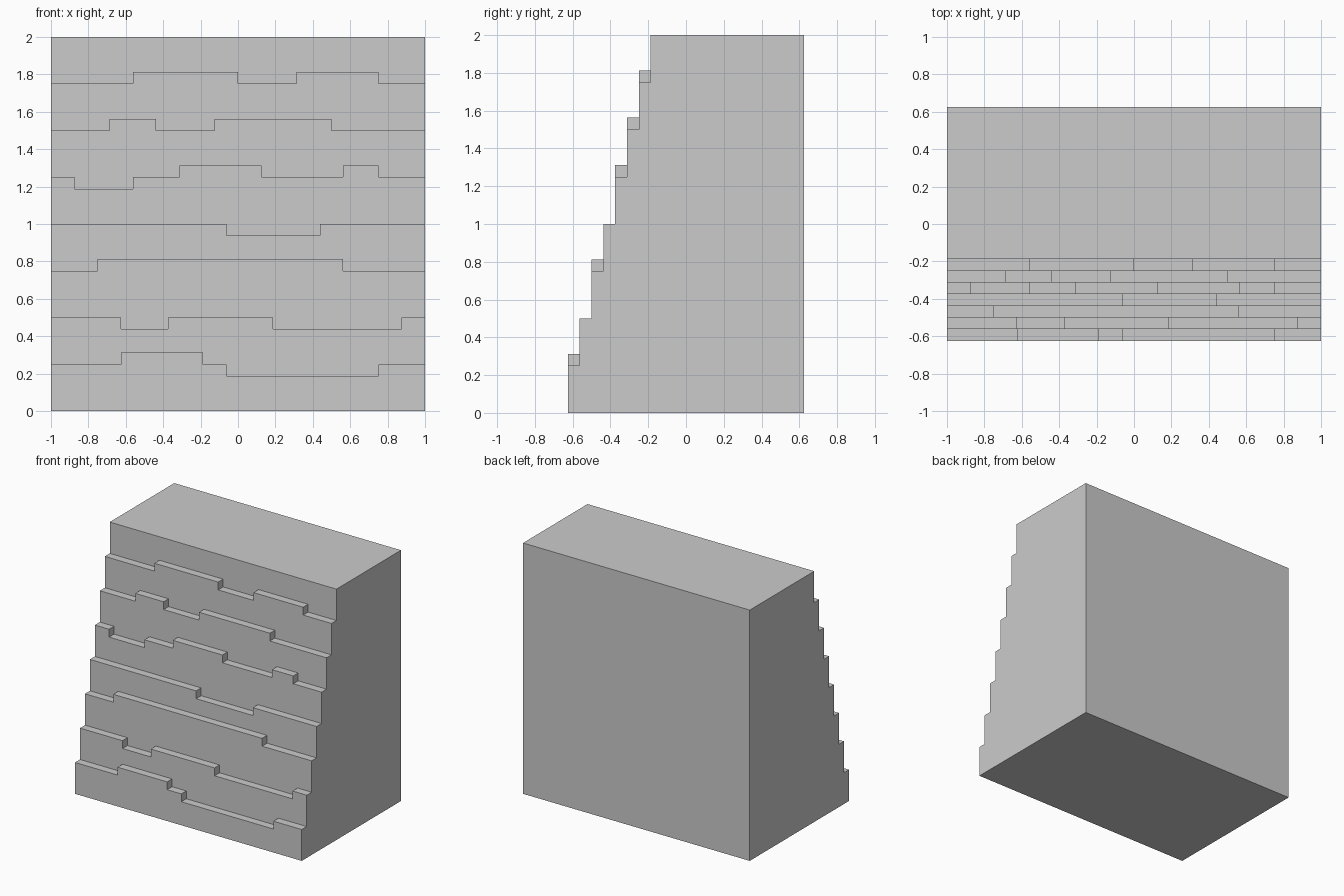
import bpy, bmesh

if "Cube" in bpy.data.objects:
    bpy.data.objects.remove(bpy.data.objects["Cube"])

U = 1 / 16          # everything sits on a 1/16 unit grid
BACK = 10           # back plane, in grid units

# Each ledge: (start x, top z) runs in grid units, bottom ledge first
LEDGES = [
    [(-16, 4), (-10, 5), (-3, 4), (-1, 3), (12, 4)],
    [(-16, 8), (-10, 7), (-6, 8), (3, 7), (14, 8)],
    [(-16, 12), (-12, 13), (9, 12)],
    [(-16, 16), (-1, 15), (7, 16)],
    [(-16, 20), (-14, 19), (-9, 20), (-5, 21), (2, 20), (9, 21), (12, 20)],
    [(-16, 24), (-11, 25), (-7, 24), (-2, 25), (8, 24)],
    [(-16, 28), (-9, 29), (0, 28), (5, 29), (12, 28)],
    [(-16, 32)],
]


def outline(runs):
    """Stepped (x, z) line from the left side to the right side."""
    ends = [x for x, _ in runs[1:]] + [16]
    return [p for (x, z), end in zip(runs, ends) for p in ((x, z), (end, z))]


bm = bmesh.new()


def face(points):
    bm.faces.new([bm.verts.new([c * U for c in p]) for p in points])


# Front wall and stepped tread of every ledge
lower = [(-16, 0), (16, 0)]
side = [(BACK, 0), (-10, 0)]
for i, runs in enumerate(LEDGES):
    y = i - 10
    y_next = y + 1 if i < len(LEDGES) - 1 else BACK
    upper = outline(runs)
    face([(x, y, z) for x, z in lower] + [(x, y, z) for x, z in reversed(upper)])
    for (x0, z0), (x1, z1) in zip(upper, upper[1:]):
        face([(x0, y, z0), (x1, y, z1), (x1, y_next, z1), (x0, y_next, z0)])
    z_end = runs[-1][1]
    side += [(y, z_end), (y_next, z_end)]
    lower = upper

# Stepped sides, back and underside
for x in (-16, 16):
    face([(x, y, z) for y, z in side])
face([(-16, BACK, 0), (16, BACK, 0), (16, BACK, 32), (-16, BACK, 32)])
face([(-16, -10, 0), (16, -10, 0), (16, BACK, 0), (-16, BACK, 0)])

# Weld into one closed block
bmesh.ops.remove_doubles(bm, verts=bm.verts, dist=0.001)
bmesh.ops.recalc_face_normals(bm, faces=bm.faces)
mesh = bpy.data.meshes.new("stepped_cliff_block")
bm.to_mesh(mesh)
bm.free()
bpy.context.collection.objects.link(bpy.data.objects.new("stepped_cliff_block", mesh))
